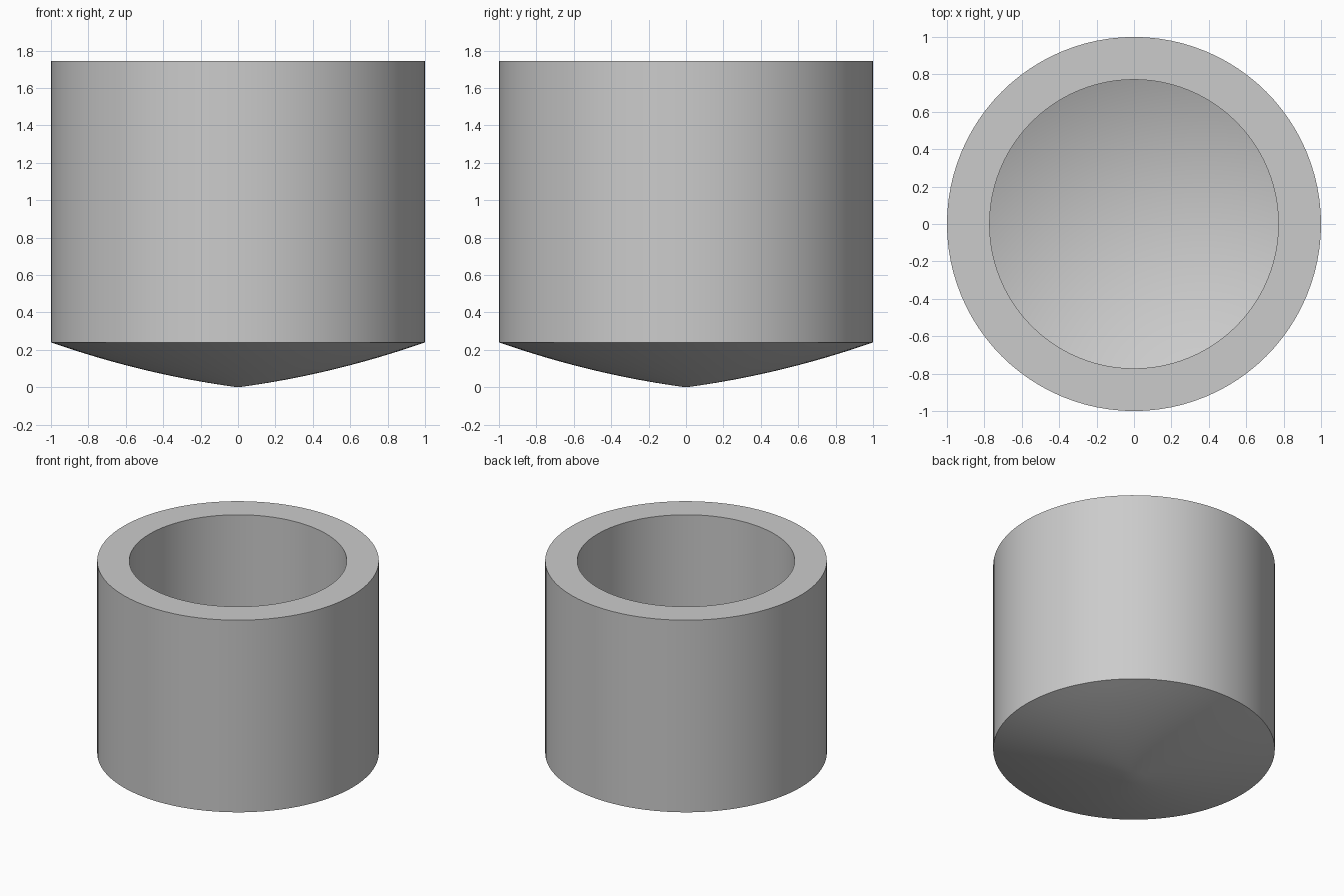
import bpy
import bmesh
from math import radians

SEGMENTS = 96
OUTER, INNER = 1.0, 0.772      # wall radii
TOP, SHOULDER = 1.745, 0.24    # rim height and lower edge of the wall
FLOOR_TIP, FLOOR_EDGE = 0.24, 0.57

cube = bpy.data.objects.get("Cube")
if cube:
    bpy.data.objects.remove(cube, do_unlink=True)

# One plain grey material
grey = bpy.data.materials.new("plain grey")
grey.use_nodes = True
colour = (0.6, 0.6, 0.6, 1.0)
grey.diffuse_color = colour
grey.node_tree.nodes["Principled BSDF"].inputs["Base Color"].default_value = colour

# Underside bows gently from a shallow point out to the wall
STEPS = 12
profile = []
for i in range(STEPS + 1):
    r = i / STEPS
    profile.append((r * OUTER, SHOULDER * (0.55 * r + 0.45 * r * r)))

# Outer wall, flat rim, bore and conical floor
profile += [(OUTER, TOP), (INNER, TOP), (INNER, FLOOR_EDGE), (0, FLOOR_TIP)]

# Turn the profile around the upright axis
bm = bmesh.new()
points = [bm.verts.new((r, 0, z)) for r, z in profile]
edges = [bm.edges.new(pair) for pair in zip(points, points[1:])]
bmesh.ops.spin(bm, geom=points + edges, cent=(0, 0, 0), axis=(0, 0, 1),
               angle=radians(360), steps=SEGMENTS)
bmesh.ops.remove_doubles(bm, verts=bm.verts[:], dist=0.0005)
bmesh.ops.recalc_face_normals(bm, faces=bm.faces[:])
mesh = bpy.data.meshes.new("hollow_cup")
bm.to_mesh(mesh)
bm.free()
mesh.materials.append(grey)

cup = bpy.data.objects.new("hollow_cup", mesh)
bpy.context.collection.objects.link(cup)
bpy.ops.object.select_all(action="DESELECT")
cup.select_set(True)
bpy.context.view_layer.objects.active = cup
bpy.ops.object.shade_smooth_by_angle(angle=radians(20))
